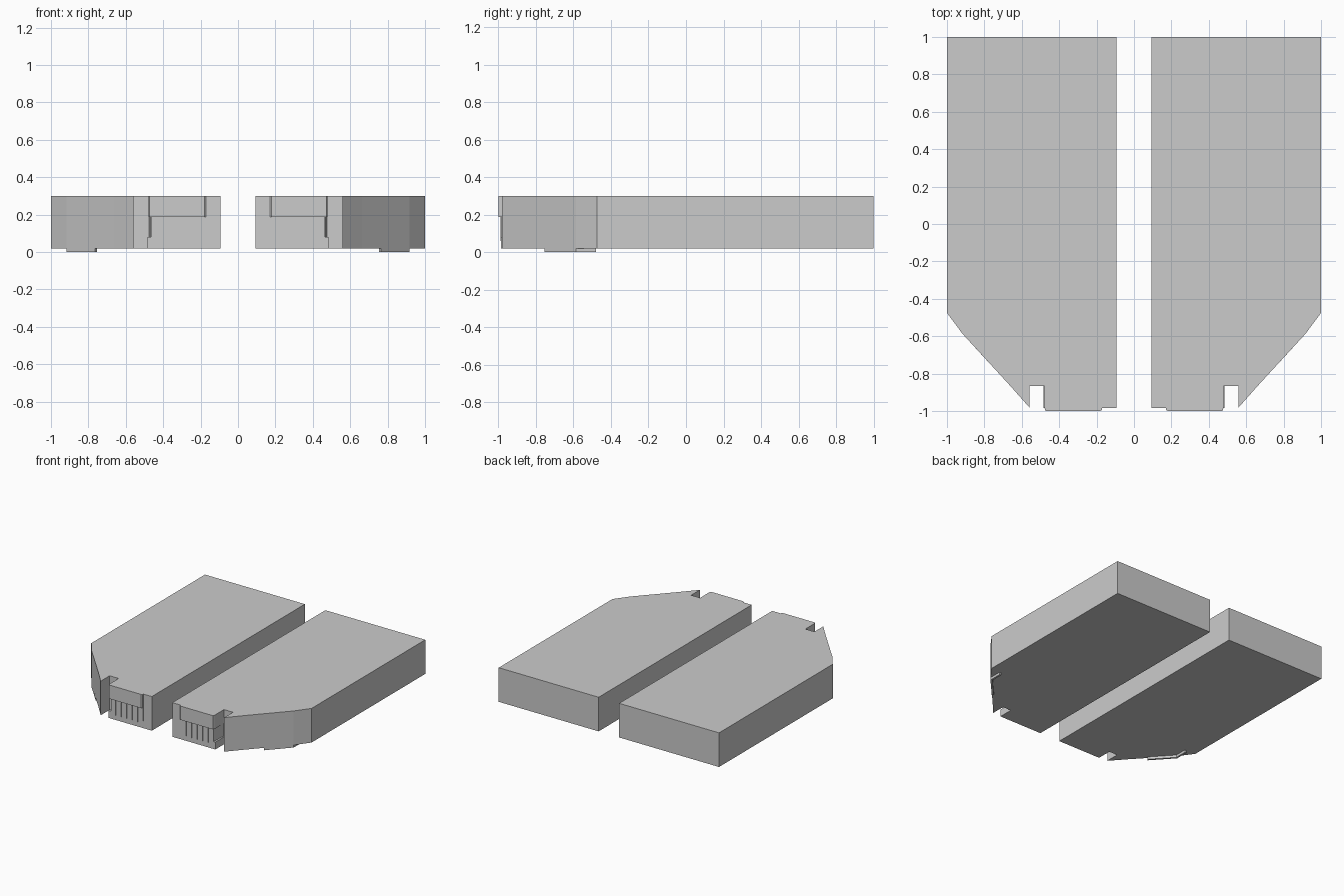
import bpy, bmesh

if "Cube" in bpy.data.objects:
    bpy.data.objects.remove(bpy.data.objects["Cube"])

Z0, Z1 = 0.02, 0.30


def prism(name, outline, z0, z1):
    """Extrude a plan outline between two heights and mirror it across x."""
    bm = bmesh.new()
    face = bm.faces.new([bm.verts.new((x, y, z0)) for x, y in outline])
    ext = bmesh.ops.extrude_face_region(bm, geom=[face])
    verts = [g for g in ext["geom"] if isinstance(g, bmesh.types.BMVert)]
    bmesh.ops.translate(bm, verts=verts, vec=(0, 0, z1 - z0))
    bmesh.ops.recalc_face_normals(bm, faces=bm.faces)
    mesh = bpy.data.meshes.new(name)
    bm.to_mesh(mesh)
    bm.free()
    obj = bpy.data.objects.new(name, mesh)
    bpy.context.collection.objects.link(obj)
    obj.modifiers.new("mirror", "MIRROR").use_axis[0] = True
    return obj


def box(name, x0, x1, y0, y1, z0, z1):
    return prism(name, [(x0, y0), (x1, y0), (x1, y1), (x0, y1)], z0, z1)


# Main slab: chamfered outer corner, pointed wing and square notch
prism("deck_half", [
    (0.093, 1.0), (1.0, 1.0), (1.0, -0.475), (0.917, -0.587),
    (0.662, -0.865), (0.56, -0.98), (0.56, -0.865), (0.475, -0.865),
    (0.465, -0.985), (0.093, -0.985)], Z0, Z1)

# Raised band on the upper front and foot beside the notch
prism("front_upper_band", [
    (0.17, -0.98), (0.17, -0.993), (0.18, -1.0), (0.472, -1.0),
    (0.478, -0.985), (0.478, -0.865), (0.44, -0.865)], 0.187, Z1)
box("front_foot", 0.44, 0.484, -0.985, -0.865, Z0, 0.08)
box("front_corner_strip", 0.17, 0.178, -0.989, -0.98, 0.08, 0.19)

# Slim vertical ribs under the band
for i in range(5):
    x = 0.22 + i * 0.05
    box(f"front_rib_{i + 1}", x - 0.002, x + 0.002, -0.989, -0.98, 0.06, 0.19)

# Thin skirt hanging below the chamfered corner
prism("corner_skirt", [
    (0.765, -0.753), (0.917, -0.587), (0.917, -0.48), (0.902, -0.48),
    (0.902, -0.58), (0.755, -0.741)], 0.0, 0.03)
